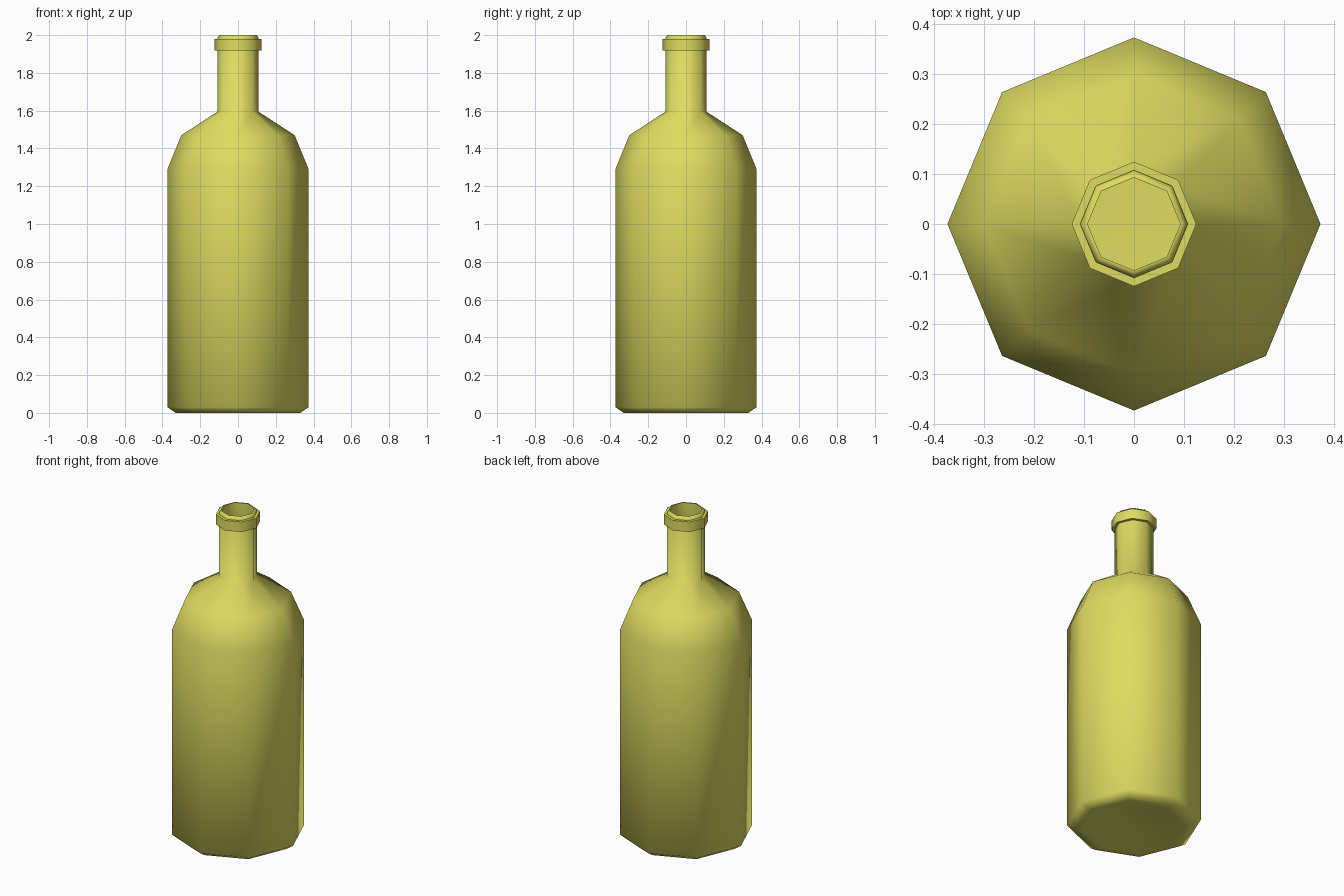
import bpy
import bmesh
import math

default = bpy.data.objects.get("Cube")
if default:
    bpy.data.objects.remove(default, do_unlink=True)

SIDES = 8

glass = bpy.data.materials.new("yellow_glass")
glass.use_nodes = True
colour = (0.74, 0.72, 0.12, 1)
glass.diffuse_color = colour
glass.node_tree.nodes["Principled BSDF"].inputs["Base Color"].default_value = colour


def lathe(name, profile, smooth_angle, closed=False):
    """Turn a (radius, height) profile into an eight-sided solid."""
    bm = bmesh.new()
    rings = []
    for r, z in profile:
        rings.append([bm.verts.new((r * math.cos(math.tau * i / SIDES),
                                    r * math.sin(math.tau * i / SIDES), z))
                      for i in range(SIDES)])
    pairs = list(zip(rings, rings[1:]))
    if closed:
        pairs.append((rings[-1], rings[0]))
    else:
        bm.faces.new(rings[0])
        bm.faces.new(rings[-1])
    for a, b in pairs:
        for i in range(SIDES):
            j = (i + 1) % SIDES
            bm.faces.new((a[i], a[j], b[j], b[i]))
    bmesh.ops.recalc_face_normals(bm, faces=bm.faces)
    mesh = bpy.data.meshes.new(name)
    bm.to_mesh(mesh)
    bm.free()
    mesh.materials.append(glass)
    obj = bpy.data.objects.new(name, mesh)
    bpy.context.collection.objects.link(obj)
    bpy.ops.object.select_all(action="DESELECT")
    obj.select_set(True)
    bpy.context.view_layer.objects.active = obj
    bpy.ops.object.shade_smooth_by_angle(angle=math.radians(smooth_angle))
    return obj


# Hollow bottle: dished base, outer wall, shoulder, neck, mouth, inner wall
outer = [(0.14, 0.03), (0.29, 0.0), (0.33, 0.0), (0.374, 0.03), (0.374, 1.29),
         (0.30, 1.47), (0.108, 1.595), (0.108, 1.985), (0.10, 2.0)]
inner = [(0.093, 2.0), (0.093, 1.585), (0.285, 1.46), (0.358, 1.28),
         (0.358, 0.05), (0.32, 0.045)]
lathe("bottle_body", outer + inner, 65)

# Raised collar below the mouth
lathe("neck_collar", [(0.104, 1.918), (0.125, 1.918), (0.125, 1.98), (0.104, 1.98)],
      50, closed=True)
